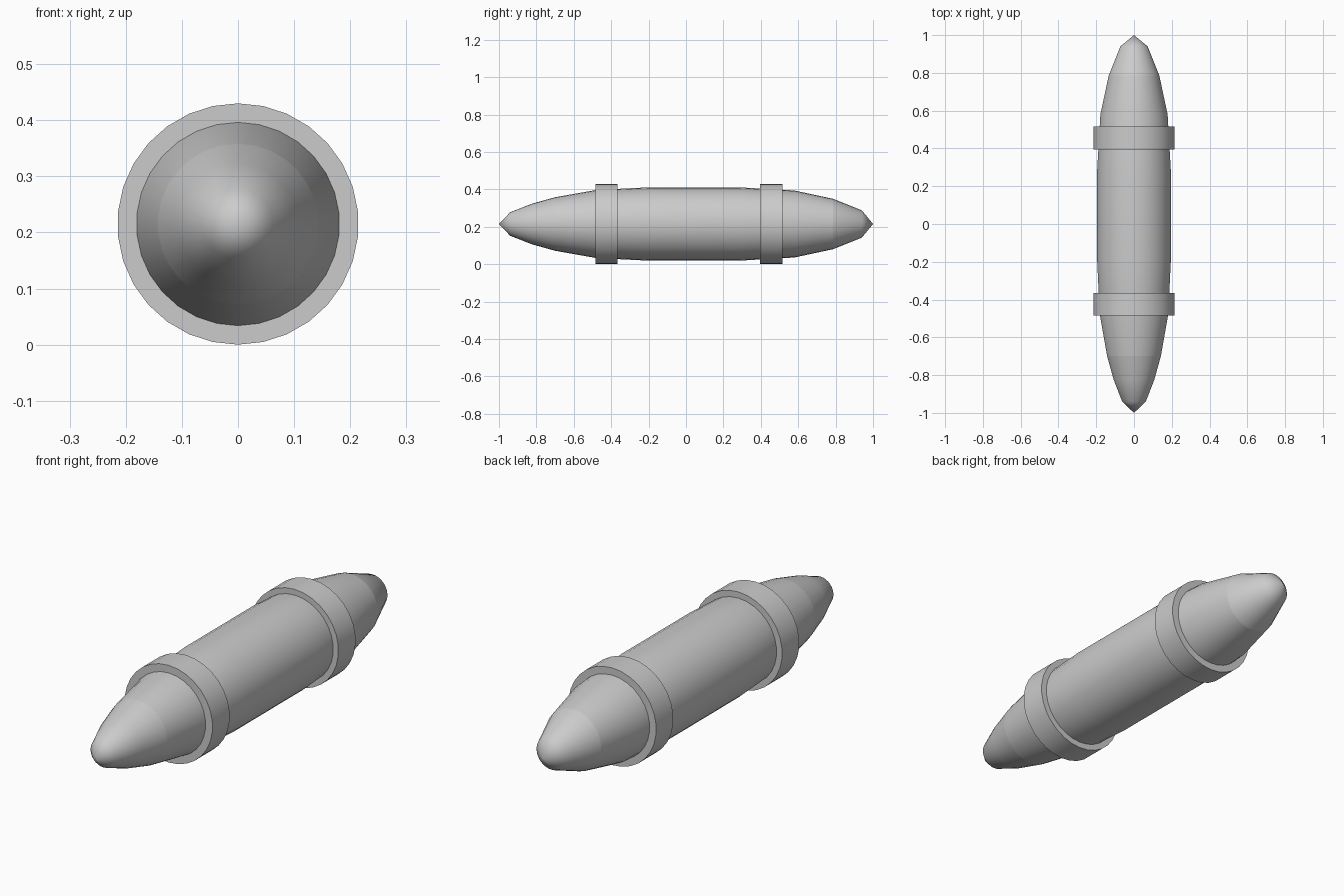
import bpy, bmesh, math

if "Cube" in bpy.data.objects:
    bpy.data.objects.remove(bpy.data.objects["Cube"])

SIDES = 30
CZ = 0.215

grey = bpy.data.materials.new("light grey")
grey.diffuse_color = (0.6, 0.6, 0.6, 1)
grey.use_nodes = True
grey.node_tree.nodes["Principled BSDF"].inputs["Base Color"].default_value = grey.diffuse_color


def lathe(name, profile, closed=False):
    """Revolve (y, radius) points around the long axis."""
    bm = bmesh.new()
    loops = []
    for y, r in profile:
        if r == 0:
            loops.append([bm.verts.new((0, y, CZ))] * SIDES)
        else:
            loops.append([bm.verts.new((r * math.sin(2 * math.pi * i / SIDES), y,
                                        CZ + r * math.cos(2 * math.pi * i / SIDES)))
                          for i in range(SIDES)])
    pairs = list(zip(loops, loops[1:]))
    if closed:
        pairs.append((loops[-1], loops[0]))
    for a, b in pairs:
        for i in range(SIDES):
            j = (i + 1) % SIDES
            quad = []
            for v in (a[i], b[i], b[j], a[j]):
                if v not in quad:
                    quad.append(v)
            bm.faces.new(quad)
    bmesh.ops.recalc_face_normals(bm, faces=bm.faces)
    # open shells: make sure normals point away from the axis
    if not closed:
        f = max(bm.faces, key=lambda f: f.calc_center_median().z)
        if f.normal.z < 0:
            bmesh.ops.reverse_faces(bm, faces=bm.faces)
    me = bpy.data.meshes.new(name)
    bm.to_mesh(me)
    bm.free()
    me.materials.append(grey)
    ob = bpy.data.objects.new(name, me)
    bpy.context.collection.objects.link(ob)
    bpy.ops.object.select_all(action='DESELECT')
    ob.select_set(True)
    bpy.context.view_layer.objects.active = ob
    bpy.ops.object.shade_smooth_by_angle(angle=math.radians(40))
    return ob


# Tapered main barrel
lathe("barrel", [(-0.70, 0.143), (-0.48, 0.182), (-0.20, 0.196), (0.285, 0.196),
                 (0.58, 0.179), (0.785, 0.135)])

# Pointed end caps, shaded separately from the barrel
lathe("front_tip", [(-1, 0), (-0.94, 0.063), (-0.825, 0.108), (-0.70, 0.143)])
lathe("back_tip", [(0.785, 0.135), (0.94, 0.073), (1, 0)])

# Two raised bands
for name, y0 in (("front_band", -0.485), ("back_band", 0.395)):
    y1 = y0 + 0.12
    lathe(name, [(y0, 0.18), (y0, 0.215), (y1, 0.215), (y1, 0.18)], closed=True)
